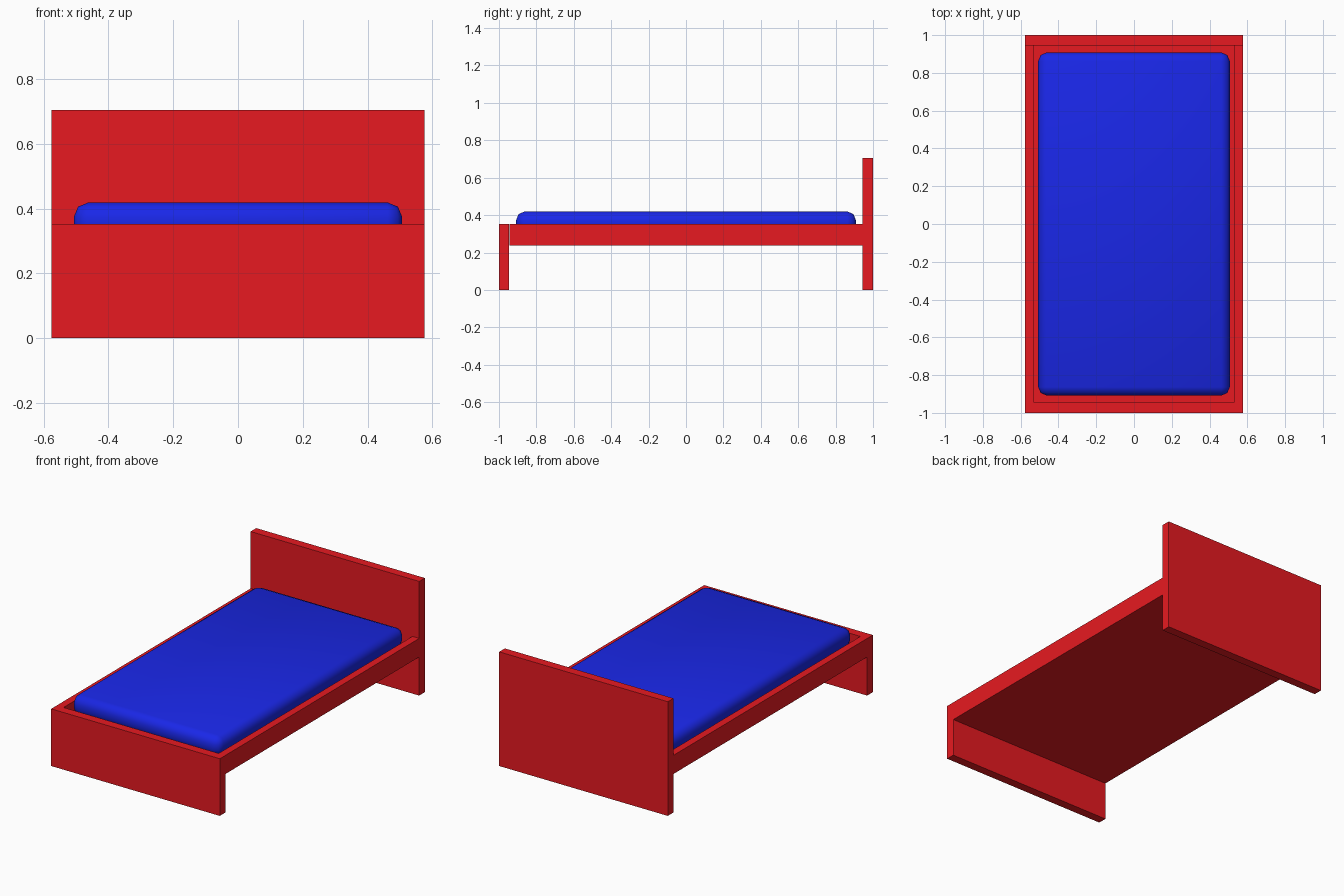
import bpy

if "Cube" in bpy.data.objects:
    bpy.data.objects.remove(bpy.data.objects["Cube"])

def material(name, rgb):
    m = bpy.data.materials.new(name)
    m.diffuse_color = (*rgb, 1)
    m.use_nodes = True
    m.node_tree.nodes["Principled BSDF"].inputs["Base Color"].default_value = m.diffuse_color
    return m

red = material("red_paint", (0.8, 0.01, 0.015))
blue = material("blue_fabric", (0.01, 0.02, 0.8))

def box(name, x, y, z, mat):
    """Box from (min, max) ranges on each axis."""
    bpy.ops.mesh.primitive_cube_add(size=1, location=[(a + b) / 2 for a, b in (x, y, z)])
    ob = bpy.context.object
    ob.name = name
    ob.scale = [b - a for a, b in (x, y, z)]
    bpy.ops.object.transform_apply(location=False, rotation=False, scale=True)
    ob.data.materials.append(mat)
    return ob

W, L, T = 0.576, 1.0, 0.055      # half width, half length, end board thickness
RAIL_T = 0.046
RAIL_Z = (0.238, 0.353)
FLOOR_Z = 0.295
inner_x, inner_y = W - RAIL_T, L - T

# End boards
box("headboard", (-W, W), (inner_y, L), (0, 0.705), red)
box("footboard", (-W, W), (-L, -inner_y), (0, RAIL_Z[1]), red)

# Side rails
for side, s in (("left", -1), ("right", 1)):
    box(side + "_rail", sorted((s * inner_x, s * W)), (-inner_y, inner_y), RAIL_Z, red)

# Recessed base panel
box("base_panel", (-inner_x, inner_x), (-inner_y, inner_y), (RAIL_Z[0], FLOOR_Z), red)

# Mattress with soft rounded edges
mattress = box("mattress", (-0.507, 0.507), (-0.908, 0.908), (FLOOR_Z, 0.419), blue)
bevel = mattress.modifiers.new("rounded_edges", 'BEVEL')
bevel.width = 0.045
bevel.segments = 2
bpy.ops.object.modifier_apply(modifier=bevel.name)
bpy.ops.object.shade_smooth()
